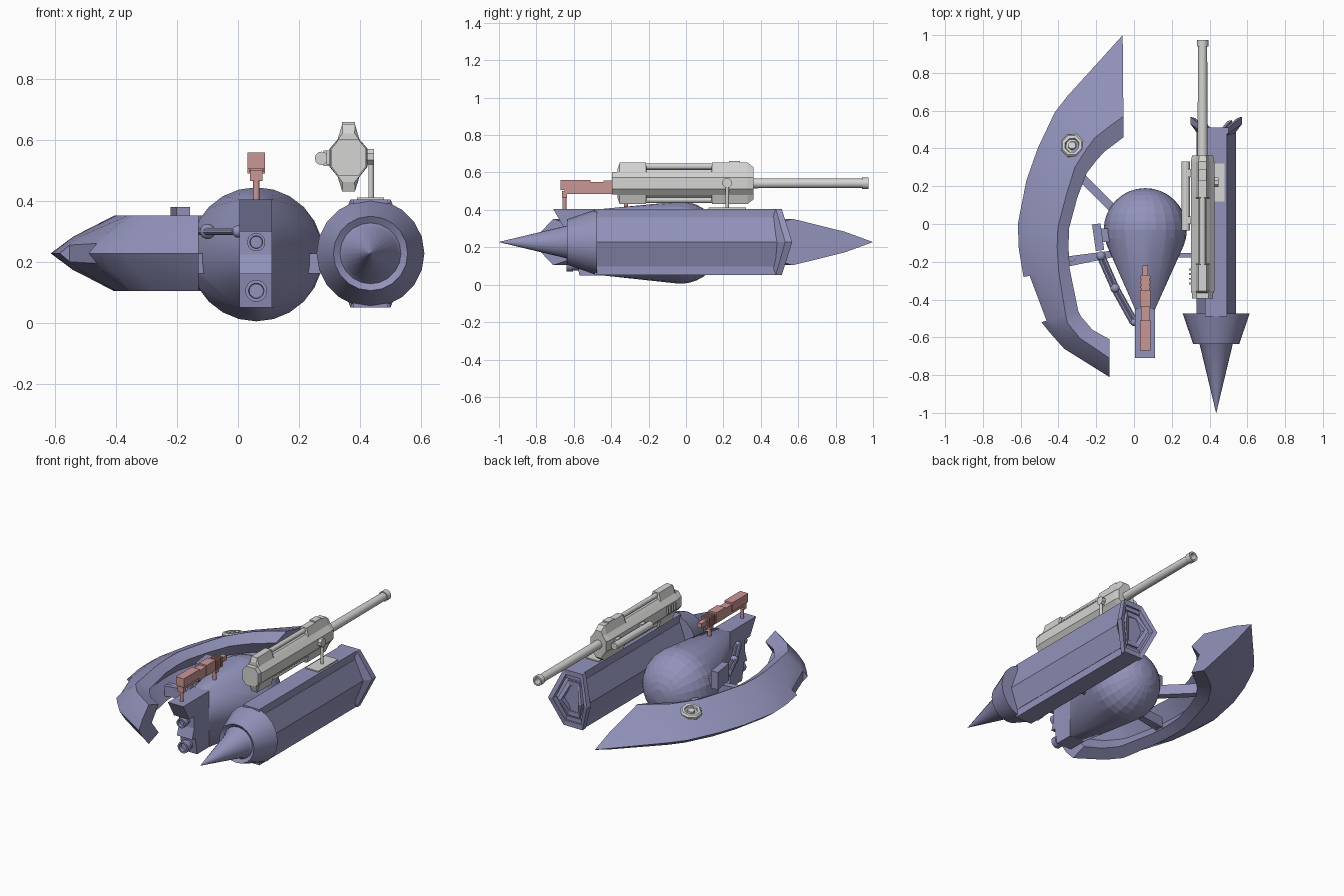
import bpy, bmesh, math
from mathutils import Vector as V

if "Cube" in bpy.data.objects:
    bpy.data.objects.remove(bpy.data.objects["Cube"], do_unlink=True)


def material(name, rgb):
    m = bpy.data.materials.new(name)
    m.use_nodes = True
    m.diffuse_color = (*rgb, 1)
    m.node_tree.nodes["Principled BSDF"].inputs["Base Color"].default_value = (*rgb, 1)
    return m


HULL = material("dusty violet", (.29, .29, .5))
GREY = material("light grey", (.66, .66, .65))
PINK = material("dull pink", (.6, .31, .3))


def finish(name, bm, mat, smooth=True):
    bmesh.ops.remove_doubles(bm, verts=bm.verts, dist=1e-5)
    bmesh.ops.recalc_face_normals(bm, faces=bm.faces)
    me = bpy.data.meshes.new(name)
    bm.to_mesh(me)
    bm.free()
    me.materials.append(mat)
    ob = bpy.data.objects.new(name, me)
    bpy.context.collection.objects.link(ob)
    if smooth:
        bpy.ops.object.select_all(action='DESELECT')
        ob.select_set(True)
        bpy.context.view_layer.objects.active = ob
        bpy.ops.object.shade_smooth_by_angle(angle=math.radians(28))
    return ob


def loft(name, loops, mat, smooth=True):
    """Skin a series of equal closed loops and cap both ends."""
    bm = bmesh.new()
    rows = [[bm.verts.new(p) for p in loop] for loop in loops]
    n = len(rows[0])
    for a, b in zip(rows, rows[1:]):
        for i in range(n):
            j = (i + 1) % n
            bm.faces.new((a[i], a[j], b[j], b[i]))
    bm.faces.new(rows[0])
    bm.faces.new(rows[-1])
    return finish(name, bm, mat, smooth)


def turned(name, base, axis, profile, mat, n=16):
    """Solid of revolution: profile holds (distance, radius) along axis."""
    axis = V(axis).normalized()
    u = axis.orthogonal().normalized()
    w = axis.cross(u)
    ang = [2 * math.pi * (i + .5) / n for i in range(n)]
    return loft(name, [[V(base) + axis * d + (u * math.cos(t) + w * math.sin(t)) * max(r, .0005)
                        for t in ang] for d, r in profile], mat)


def rod(name, a, b, r, mat, n=12):
    d = V(b) - V(a)
    return turned(name, a, d, [(0, r), (d.length, r)], mat, n)


def box(name, x, y, z, mat):
    return loft(name, [[(x[0], k, z[0]), (x[1], k, z[0]), (x[1], k, z[1]), (x[0], k, z[1])] for k in y], mat, False)


def beam(name, a, b, wide, high, mat):
    """Rectangular bar between two points at the same height."""
    a, b = V(a), V(b)
    s = (b - a).cross(V((0, 0, 1))).normalized() * wide / 2
    h = V((0, 0, high / 2))
    return loft(name, [[p - s - h, p + s - h, p + s + h, p - s + h] for p in (a, b)], mat, False)


def ball(name, c, r, mat):
    bm = bmesh.new()
    bmesh.ops.create_uvsphere(bm, u_segments=16, v_segments=10, radius=r)
    bmesh.ops.translate(bm, verts=bm.verts, vec=c)
    return finish(name, bm, mat)


# Crescent wing: outer edge, inner edge, ridge offset, notch depth
MID = .228
stations = [
    (-.06, 1.0, -.055, .46, .11, 0), (-.2, .845, -.1, .425, .1, 0),
    (-.35, .68, -.16, .38, .09, 0), (-.42, .59, -.2, .335, .08, 0),
    (-.51, .4, -.25, .27, .07, 0), (-.57, .23, -.3, .14, .06, 0),
    (-.615, 0, -.343, -.02, .06, 0), (-.61, -.13, -.347, -.12, .06, 0),
    (-.585, -.28, -.34, -.24, .06, 0), (-.585, -.28, -.34, -.24, .06, .5),
    (-.49, -.52, -.295, -.46, .07, .6), (-.49, -.52, -.295, -.46, .07, 0),
    (-.45, -.57, -.28, -.49, .08, 0), (-.37, -.66, -.22, -.56, .08, 0),
    (-.13, -.81, -.13, -.61, .1, 0)]
loops = []
for ox, oy, ix, iy, d, notch in stations:
    out, inn = V((ox, oy, MID)), V((ix, iy, MID))
    toward = (out - inn).normalized()
    ridge = inn + toward * d
    shoulder = out.lerp(ridge, .35)
    half = []
    for s in (1, -1):
        up = lambda p, h: p + V((0, 0, s * h))
        sh = up(shoulder, .055)
        half.append([out.lerp(sh, notch), sh, up(ridge, .124), up(inn, .09)])
    loops.append(half[0] + [inn + toward * .07] + half[1][::-1])
loft("crescent_wing", loops, HULL)

# Port ring on the wing
turned("wing_port", (-.32, .41, .29), (-.2, .17, 1),
       [(0, .065), (.035, .065), (.045, .055), (.045, .04), (.032, .036), (.032, .024), (.042, .02), (.042, .001)], GREY, 8)

# Body: sphere drawn forward into a narrow neck
CX, CY = .06, -.03
bm = bmesh.new()
bmesh.ops.create_uvsphere(bm, u_segments=24, v_segments=16, radius=.22)
for v in bm.verts:
    v.co = V((v.co.x + CX, v.co.z + CY, v.co.y + .225))
for x in (.005, .112):
    for z in (.05, .405):
        bm.verts.new((x, -.45, z))
hull = bmesh.ops.convex_hull(bm, input=bm.verts)
bmesh.ops.delete(bm, geom=list({g for g in hull["geom_interior"] if isinstance(g, bmesh.types.BMVert)}), context='VERTS')
finish("pod_body", bm, HULL)

# Stepped prow and its two nozzles
prow = [(-.42, .405), (-.71, .405), (-.65, .3), (-.6, .3), (-.6, .225), (-.62, .16), (-.59, .16), (-.57, .05), (-.42, .05)]
loft("prow", [[(x, y, z) for y, z in prow] for x in (.005, .112)], HULL, False)
for label, y, z, r in (("upper", -.66, .265, .03), ("lower", -.64, .105, .036)):
    turned(label + "_nozzle", (CX, y, z), (0, 1, 0),
           [(.02, r * .65), (0, r * .7), (0, r), (.035, r), (.035, r * .8), (.1, r * .8)], HULL)

# Struts from the pod to the wing and engine
SZ = .195
beam("wing_strut_rear", (-.28, .25, SZ), (-.06, .03, SZ), .045, .065, HULL)
beam("wing_strut_upper", (-.36, -.185, SZ), (-.05, -.145, SZ), .025, .065, HULL)
beam("wing_strut_lower", (-.36, -.215, SZ), (-.05, -.15, SZ), .025, .065, HULL)
beam("engine_strut", (.18, -.165, SZ), (.37, -.165, SZ), .025, .065, HULL)

# Jointed arm along the pod
joints = [V((-.175, -.17, .3)), V((-.1, -.34, .3)), V((0, -.52, .3))]
for i, p in enumerate(joints):
    ball("arm_joint_%d" % i, p, (.025, .025, .02)[i], HULL)
for i, (a, b) in enumerate(zip(joints, joints[1:])):
    side = (b - a).cross(V((0, 0, 1))).normalized() * .011
    for k in (-1, 1):
        rod("arm_rod_%d_%d" % (i, k), a + side * k, b + side * k, .012, HULL, 8)
beam("arm_mount", (-.2, 0, .325), (-.18, -.14, .325), .045, .11, HULL)
beam("arm_bracket", (-.19, -.06, .29), (-.1, -.06, .29), .07, .05, HULL)

# Engine: nose cone, collar, panelled hexagonal barrel
EX, EZ = .435, .228
turned("engine_nose", (EX, -1, EZ), (0, 1, 0),
       [(0, 0), (.365, .088), (.38, .1), (.365, .122), (.525, .177), (.525, .1)], HULL, 20)


def hexagon(side, cap, high, y_side, y_cap):
    pts = ((side, 0, y_side), (cap, high, y_cap), (-cap, high, y_cap),
           (-side, 0, y_side), (-cap, -high, y_cap), (cap, -high, y_cap))
    return [(EX + x, y, EZ + z) for x, z, y in pts]


loft("engine_barrel", [hexagon(.105, .06, .13, -.49, -.49), hexagon(.105, .06, .13, .52, .49)], HULL, False)
for label, s in (("top", 1), ("bottom", -1)):
    z = sorted((EZ + s * .12, EZ + s * .177))
    box("engine_%s_rail" % label, (EX - .058, EX + .058), (-.49, .5), z, HULL)
loft("engine_tail_frame", [
    hexagon(.1, .05, .12, .48, .46), hexagon(.137, .066, .177, .53, .48),
    hexagon(.137, .066, .177, .568, .512), hexagon(.11, .052, .145, .56, .512),
    hexagon(.11, .052, .145, .525, .485), hexagon(.085, .04, .11, .525, .485),
    hexagon(.085, .04, .11, .55, .505), hexagon(.06, .028, .08, .545, .505),
    hexagon(.06, .028, .08, .515, .48)], HULL, False)

# Cannon mount on the engine
box("cannon_plate", (.39, .48), (.12, .32), (.4, .412), GREY)
rod("cannon_post", (.437, .22, .405), (.437, .22, .56), .009, GREY)
rod("cannon_pivot", (.4, .22, .545), (.447, .22, .545), .027, GREY, 8)

# Large cannon
GX, GZ = .363, .542
outline = [(.021, .11), (.036, .06), (.062, .03), (.062, -.03), (.036, -.062), (.021, -.11)]
outline += [(-x, z) for x, z in reversed(outline)]


def cannon_loop(y, sx=1, limit=.11):
    return [(GX + x * sx, y, GZ + max(-limit, min(limit, z))) for x, z in outline]


loft("cannon_body", [cannon_loop(-.365, .95, .08), cannon_loop(-.355), cannon_loop(-.215), cannon_loop(-.21, 1, .075),
                     cannon_loop(.135, 1, .075), cannon_loop(.14), cannon_loop(.33),
                     cannon_loop(.362, .9, .085)], GREY, False)
loft("cannon_breech", [cannon_loop(y, .9, .06) for y in (-.395, -.36)], GREY, False)
for label, s in (("top", 1), ("bottom", -1)):
    rod("cannon_%s_rod" % label, (GX, -.215, GZ + s * .09), (GX, .145, GZ + s * .09), .015, GREY)
turned("cannon_barrel", (GX, .35, GZ), (0, 1, 0),
       [(0, .027), (.59, .025), (.59, .031), (.625, .031), (.625, .02), (.56, .018)], GREY)
rod("cannon_side_tube", (.274, -.035, .54), (.274, .33, .54), .022, GREY)
for y in (.02, .27):
    box("tube_bracket", (.28, .32), (y - .02, y + .02), (.515, .565), GREY)
box("cannon_sight", (.342, .384), (.23, .29), (.64, .66), GREY)
for i in range(4):
    y = -.32 + i * .025
    box("cannon_fin_%d" % i, (.29, .312), (y, y + .01), (.52, .565), GREY)

# Small gun above the prow: (y start, y end, half width, low, high)
for label, y0, y1, w, lo, hi in (
        ("stock", -.67, -.51, .028, .505, .56), ("keel", -.65, -.3, .02, .485, .512),
        ("waist", -.51, -.44, .024, .495, .548), ("receiver", -.44, -.35, .028, .49, .558),
        ("shroud", -.35, -.27, .022, .495, .545), ("muzzle", -.27, -.22, .015, .505, .535)):
    box("small_gun_" + label, (CX - w, CX + w), (y0, y1), (lo, hi), PINK)
for i in range(3):
    y = -.34 + i * .026
    box("small_gun_rib_%d" % i, (CX - .027, CX + .027), (y, y + .012), (.49, .551), PINK)
for label, y in (("front", -.65), ("rear", -.32)):
    box("small_gun_%s_grip" % label, (CX - .02, CX + .02), (y - .013, y + .013), (.465, .5), PINK)
    rod("small_gun_%s_post" % label, (CX, y, .4), (CX, y, .48), .011, PINK)
